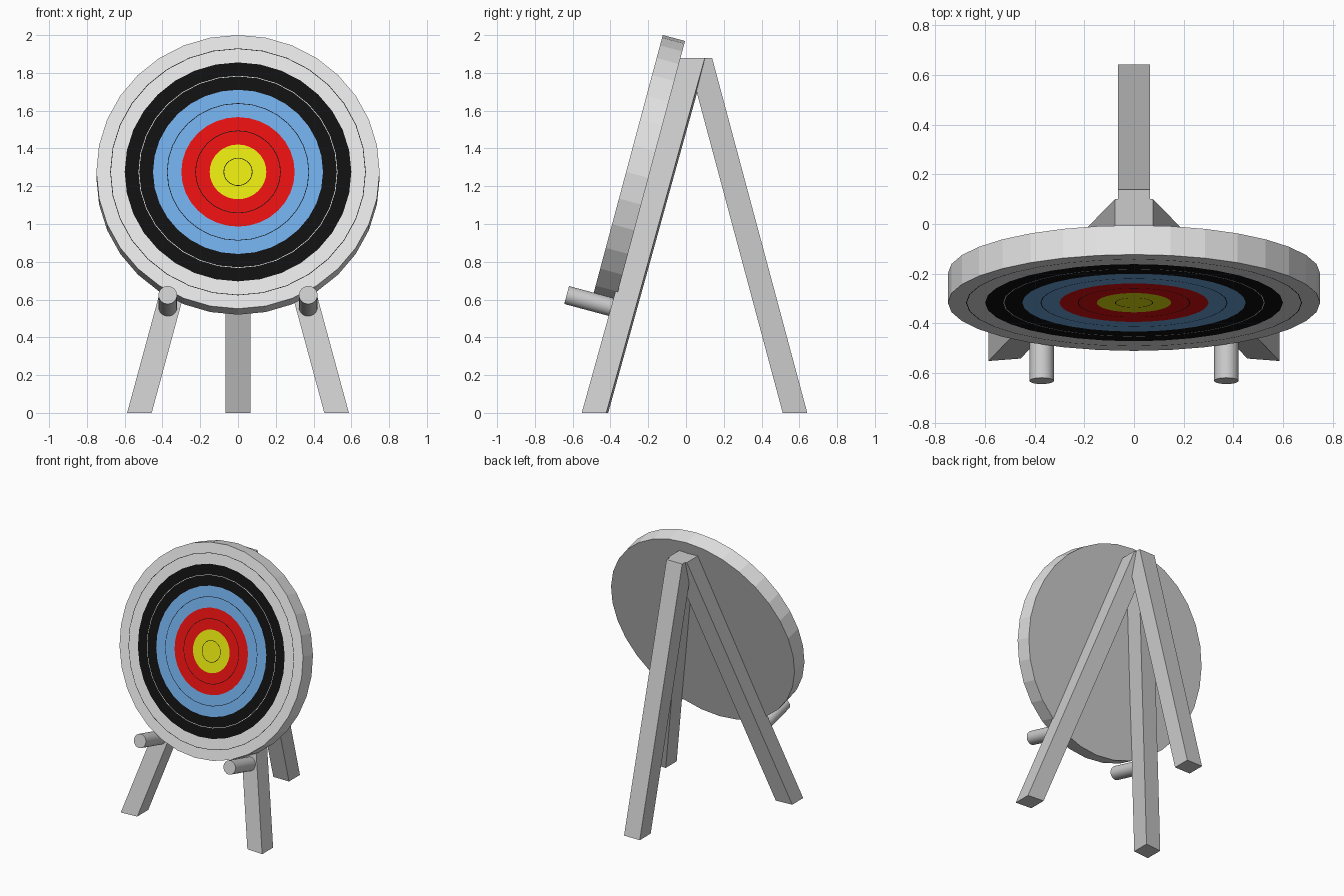
import bpy, bmesh, math
from mathutils import Vector, Matrix

if "Cube" in bpy.data.objects:
    bpy.data.objects.remove(bpy.data.objects["Cube"])

def mat(name, r, g, b):
    m = bpy.data.materials.new(name)
    m.diffuse_color = (r, g, b, 1)
    m.use_nodes = True
    m.node_tree.nodes["Principled BSDF"].inputs["Base Color"].default_value = m.diffuse_color
    return m

WHITE = mat("white", .78, .78, .78)
BLACK = mat("black", .005, .005, .005)
BLUE = mat("blue", .16, .40, .78)
RED = mat("red", .78, .005, .005)
YELLOW = mat("yellow", .78, .78, .005)
GREY = mat("grey", .6, .6, .6)

def finish(bm, name, mats):
    bmesh.ops.recalc_face_normals(bm, faces=bm.faces)
    me = bpy.data.meshes.new(name)
    bm.to_mesh(me)
    bm.free()
    for m in mats:
        me.materials.append(m)
    ob = bpy.data.objects.new(name, me)
    bpy.context.collection.objects.link(ob)
    return ob

TILT = math.radians(15)
# local z -> outward normal of the target face, local y -> up the face
FACE = Matrix.Rotation(math.pi / 2 - TILT, 4, 'X')

# target: concentric flush rings on the front, rim and plain back
SEG, THICK, LINE = 32, .122, .0035
mats = [WHITE, BLACK, BLUE, RED, YELLOW, GREY]
bm = bmesh.new()

def ring(r, z):
    return [bm.verts.new((r * math.cos(2 * math.pi * i / SEG),
                          r * math.sin(2 * math.pi * i / SEG), z)) for i in range(SEG)]

def bridge(a, b, mi):
    for i in range(SEG):
        j = (i + 1) % SEG
        bm.faces.new((a[i], a[j], b[j], b[i])).material_index = mi

back = ring(.75, -THICK)
bm.faces.new(back).material_index = 5
prev = ring(.75, 0)
bridge(back, prev, 0)
for band in range(5):
    outer = .75 - .15 * band
    mid = outer - .075
    line_mat = 0 if band == 1 else 1
    for r, mi in ((mid + LINE / 2, band), (mid - LINE / 2, line_mat), (outer - .15, band)):
        if r < .01:
            bm.faces.new(prev).material_index = mi
        else:
            cur = ring(r, 0)
            bridge(prev, cur, mi)
            prev = cur
target = finish(bm, "target_disc", mats)
target.matrix_world = Matrix.Translation((0, -.317, 1.276)) @ FACE

# legs: sheared square posts with level ends
H = .065
def leg(name, bottom, top, skew=0):
    bm = bmesh.new()
    loops = []
    for c, z in ((bottom, 0), (top, 1.88)):
        loops.append([bm.verts.new((c[0] + sx * H, c[1] + sy * H - skew * sx, z))
                      for sx, sy in ((-1, -1), (1, -1), (1, 1), (-1, 1))])
    a, b = loops
    bm.faces.new(a)
    bm.faces.new(b)
    for i in range(4):
        j = (i + 1) % 4
        bm.faces.new((a[i], a[j], b[j], b[i]))
    return finish(bm, name, [GREY])

leg("back_leg", (0, .577), (0, .073))
for s, side in ((-1, "left"), (1, "right")):
    leg("front_leg_" + side, (s * .522, -.482), (s * .012, .04), s * .005)
    # support peg under the disc
    bm = bmesh.new()
    bmesh.ops.create_cone(bm, cap_ends=True, segments=32, radius1=.049, radius2=.049, depth=.32)
    peg = finish(bm, "support_peg_" + side, [GREY])
    n = FACE.to_3x3() @ Vector((0, 0, 1))
    peg.matrix_world = Matrix.Translation(Vector((s * .372, -.632, .624)) - n * .16) @ FACE
    for p in peg.data.polygons:
        p.use_smooth = len(p.vertices) == 4
